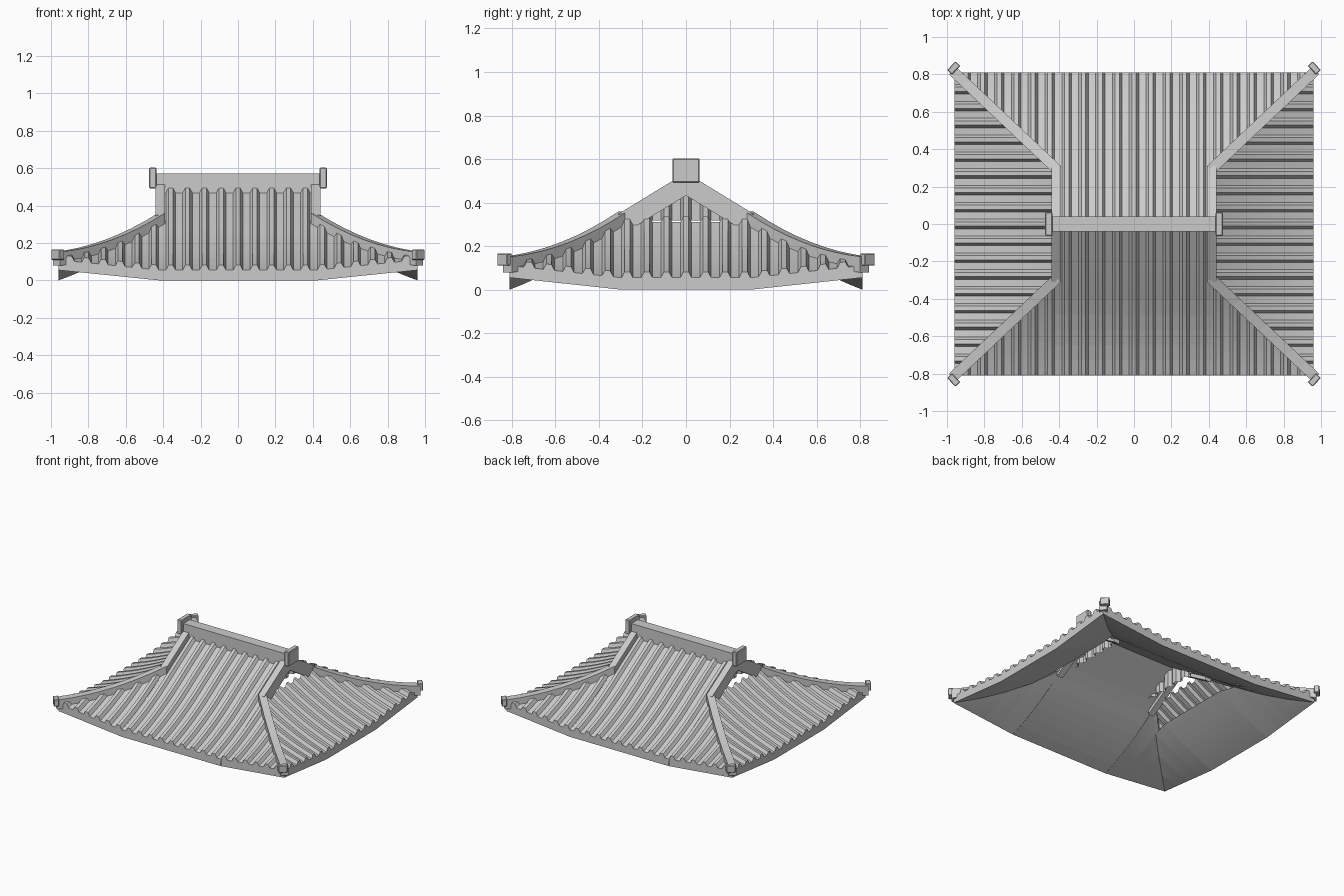
import bpy, bmesh, math
from mathutils import Vector

if "Cube" in bpy.data.objects:
    bpy.data.objects.remove(bpy.data.objects["Cube"])

# roof plan: inner (gable) corner and eave corner
IX, IY, EX, EY = 0.42, 0.30, 0.96, 0.81
T_RIDGE = -IY / (EY - IY)
PITCH = 0.09


def height(t, tt):
    """Concave slope height: t goes ridge -> eave, tt goes middle -> corner."""
    if t < 0:
        return 0.31 - 0.31 * t
    return 0.31 - 0.34 * t + 0.085 * t * t + 0.055 * tt * t


def drop(t):
    return 0.03 + 0.025 * max(t, 0)


def make(name, bm):
    bmesh.ops.remove_doubles(bm, verts=bm.verts, dist=1e-5)
    bmesh.ops.recalc_face_normals(bm, faces=bm.faces)
    me = bpy.data.meshes.new(name)
    bm.to_mesh(me)
    bm.free()
    ob = bpy.data.objects.new(name, me)
    bpy.context.collection.objects.link(ob)
    return ob


def mirror(ob, x, y):
    m = ob.modifiers.new("mirror", 'MIRROR')
    m.use_axis = (x, y, False)
    return ob


def rib_columns(limit):
    """Positions across a slope with the rib height at each."""
    cols = []
    n = int((limit - 0.03) / PITCH)
    for i in range(-n, n + 1):
        c = i * PITCH
        cols += [(c - 0.026, 0), (c - 0.012, 0.026), (c + 0.012, 0.026), (c + 0.026, 0)]
    return cols


def slope(name, front, ribs):
    """One roof slope, as ribbed tiles with a fascia or as the plain board below."""
    inner, eave = (IX, EX) if front else (IY, EY)
    cols = rib_columns(eave) if ribs else [(s * (inner + (eave - inner) * k / 4), 0)
                                           for k in range(1, 4) for s in (-1, 1)]
    cols += [(s * (inner + e), 0) for s in (-1, 1) for e in (0, 1e-3)]
    cols += [(-eave, 0), (eave, 0)]
    cols.sort()
    bm = bmesh.new()
    rows, prev, prev_top = 10, None, 0
    for s, h in cols:
        tt = max(0.0, (abs(s) - inner) / (eave - inner))
        top = tt
        if front and abs(s) <= inner + 1e-6:
            top = T_RIDGE
        elif not front and not ribs:
            top = max(tt, 0.2)
        pts = []
        for i in range(rows + 1):
            t = top + (1 - top) * i / rows
            z = height(t, tt) + (h if ribs else -drop(t))
            pts.append((t, z))
        if ribs:
            pts.append((1.0, height(1, tt) - drop(1)))
        cur = []
        for t, z in pts:
            p = (s, -(IY + (EY - IY) * t), z) if front else (IX + (EX - IX) * t, s, z)
            cur.append(bm.verts.new(p))
        if prev and abs(top - prev_top) < 0.4:
            for a in range(len(cur) - 1):
                bm.faces.new((prev[a], cur[a], cur[a + 1], prev[a + 1]))
        prev, prev_top = cur, top
    ob = make(name, bm)
    twin = ob.copy()
    twin.name = name + "_opposite"
    twin.rotation_euler.z = math.pi
    bpy.context.collection.objects.link(twin)


def beam(name, path, width, up, down):
    """Rectangular bar swept along a rising path."""
    bm = bmesh.new()
    d = Vector(path[-1]) - Vector(path[0])
    side = Vector((-d.y, d.x, 0)).normalized() * width / 2
    prev = None
    for p in path:
        p = Vector(p)
        cur = [bm.verts.new(p + side * a + Vector((0, 0, b)))
               for a, b in ((-1, -down), (1, -down), (1, up), (-1, up))]
        if prev:
            for i in range(4):
                j = (i + 1) % 4
                bm.faces.new((prev[i], prev[j], cur[j], cur[i]))
        else:
            bm.faces.new(cur)
        prev = cur
    bm.faces.new(prev)
    return make(name, bm)


def box(name, centre, size, angle=0, bevel=0):
    bm = bmesh.new()
    bmesh.ops.create_cube(bm, size=1)
    bmesh.ops.scale(bm, vec=size, verts=bm.verts)
    if bevel:
        bmesh.ops.bevel(bm, geom=bm.edges[:], offset=bevel, segments=1, affect='EDGES')
    c, s = math.cos(angle), math.sin(angle)
    for v in bm.verts:
        x, y, z = v.co
        v.co = (c * x - s * y + centre[0], s * x + c * y + centre[1], z + centre[2])
    return make(name, bm)


# tiled slopes and the smooth boards beneath
slope("front_tiles", True, True)
slope("side_tiles", False, True)
slope("front_underboard", True, False)
slope("side_underboard", False, False)

# hip ridges with end caps
hip = [(IX + (EX - IX) * t, IY + (EY - IY) * t, height(t, t))
       for t in [-0.02 + 1.04 * i / 8 for i in range(9)]]
mirror(beam("hip_ridge", hip, 0.055, 0.043, 0.03), True, True)
mirror(box("hip_end_cap", (0.964, 0.834, 0.138), (0.036, 0.065, 0.056),
           math.radians(44), 0.004), True, True)

# sloping gable ridges
gable = [(0.415, y, height((y - IY) / (EY - IY), 0)) for y in (0, 0.15, 0.31)]
mirror(beam("gable_ridge", gable, 0.05, 0.045, 0.06), True, True)

# main ridge and its end blocks
box("main_ridge", (0, 0, 0.52), (0.88, 0.08, 0.105))
mirror(box("ridge_end_block", (0.456, 0, 0.547), (0.038, 0.125, 0.112), 0, 0.005), True, False)

# recessed ribbed gable panel
bm = bmesh.new()
prev = None
for y, h in sorted([c for c in rib_columns(0.3) if abs(c[0]) < 0.24] + [(-0.235, 0), (0.235, 0), (0, 0.026)]):
    cur = [bm.verts.new((0.33 + h, y, z)) for z in (0.318, 0.462 - 0.608 * abs(y))]
    if prev:
        bm.faces.new((prev[0], cur[0], cur[1], prev[1]))
    prev = cur
mirror(make("gable_panel", bm), True, False)
